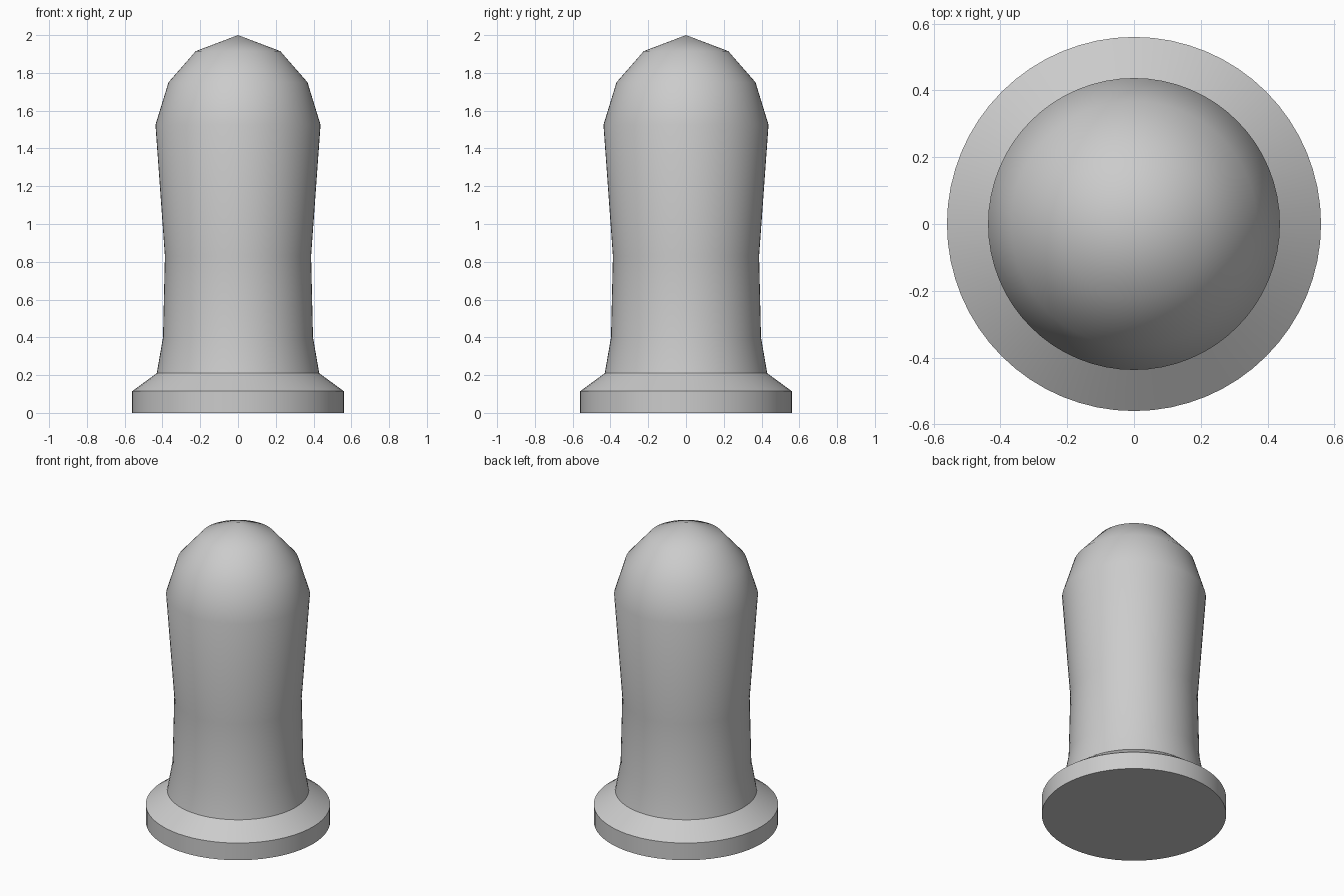
import bpy
import bmesh
import math

cube = bpy.data.objects.get("Cube")
if cube:
    bpy.data.objects.remove(cube, do_unlink=True)

SEGMENTS = 64

# Single plain grey
grey = bpy.data.materials.new("light_grey")
grey.use_nodes = True
colour = (0.6, 0.6, 0.6, 1)
grey.diffuse_color = colour
grey.node_tree.nodes["Principled BSDF"].inputs["Base Color"].default_value = colour

# Radius and height, from base centre to tip
profile = [
    (0, 0), (0.56, 0), (0.56, 0.115),         # round foot
    (0.43, 0.21),                             # sloped shoulder
    (0.397, 0.4), (0.387, 0.83),              # waist
    (0.437, 1.525),                           # widest part of the head
    (0.368, 1.75), (0.224, 1.915), (0, 2),    # domed tip
]


def lathe(name, points, material):
    """Spin a profile around the z axis into a smooth closed solid."""
    bm = bmesh.new()
    verts = [bm.verts.new((r, 0, z)) for r, z in points]
    edges = [bm.edges.new(pair) for pair in zip(verts, verts[1:])]
    bmesh.ops.spin(bm, geom=verts + edges, cent=(0, 0, 0), axis=(0, 0, 1),
                   angle=math.tau, steps=SEGMENTS, use_merge=True)
    bmesh.ops.remove_doubles(bm, verts=bm.verts, dist=0.0001)
    bmesh.ops.recalc_face_normals(bm, faces=bm.faces)
    mesh = bpy.data.meshes.new(name)
    bm.to_mesh(mesh)
    bm.free()
    mesh.materials.append(material)
    obj = bpy.data.objects.new(name, mesh)
    bpy.context.collection.objects.link(obj)
    bpy.ops.object.select_all(action="DESELECT")
    obj.select_set(True)
    bpy.context.view_layer.objects.active = obj
    bpy.ops.object.shade_smooth_by_angle(angle=math.radians(30))
    return obj


lathe("domed_post", profile, grey)
